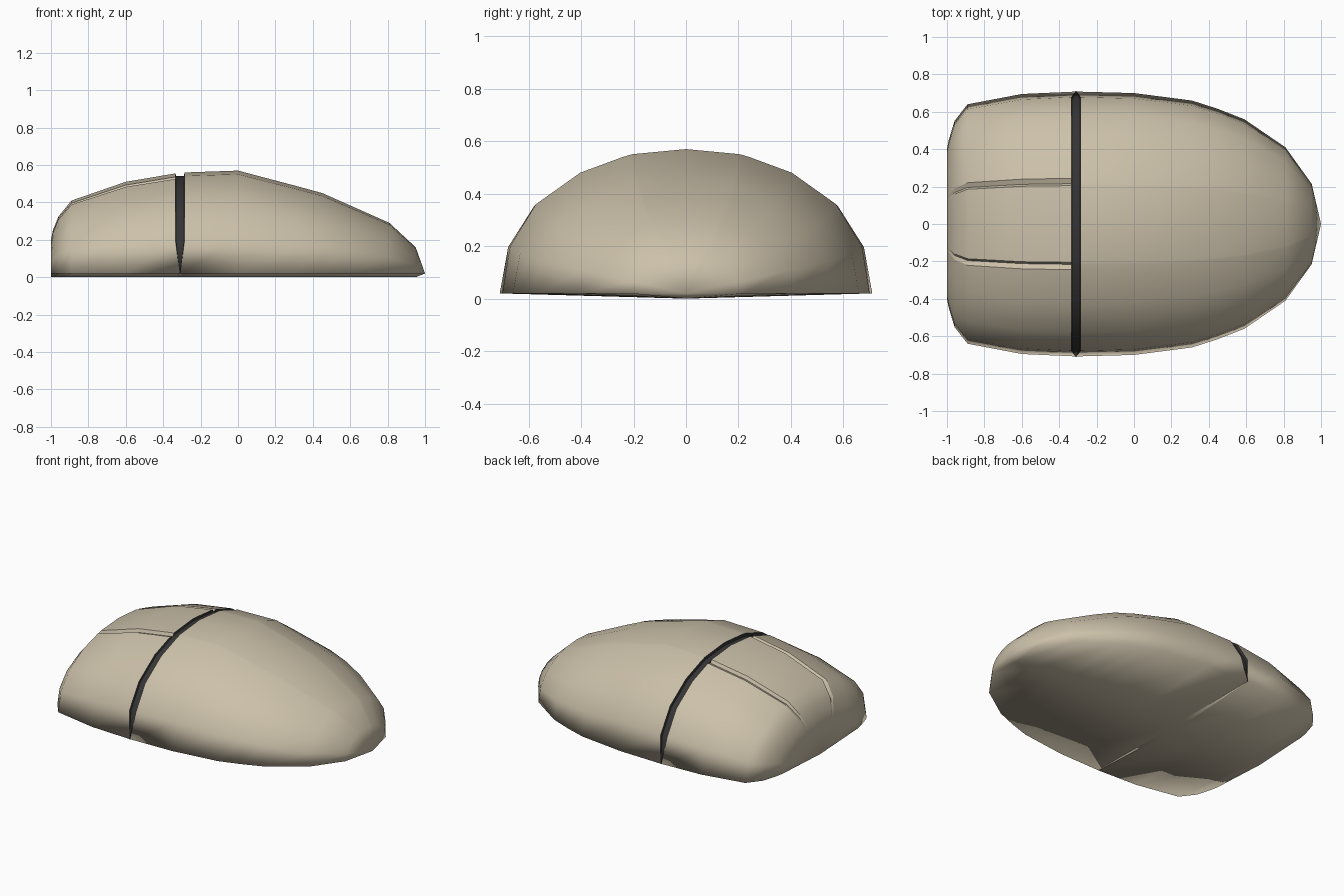
import bpy, bmesh
from mathutils import Vector

if "Cube" in bpy.data.objects:
    bpy.data.objects.remove(bpy.data.objects["Cube"])


def material(name, rgb):
    m = bpy.data.materials.new(name)
    m.diffuse_color = (*rgb, 1)
    m.use_nodes = True
    m.node_tree.nodes["Principled BSDF"].inputs["Base Color"].default_value = m.diffuse_color
    return m


beige = material("warm beige plastic", (0.60, 0.53, 0.40))
dark = material("dark seam", (0.035, 0.035, 0.037))

# Stations along the body: x, half width, top height, button groove depth
stations = [
    (-1.0, 0.40, 0.20, 0), (-0.99, 0.45, 0.25, 0.004), (-0.96, 0.55, 0.325, 0.014),
    (-0.89, 0.64, 0.41, 0.018), (-0.6, 0.695, 0.51, 0.018), (-0.334, 0.708, 0.555, 0.018),
    "seam",
    (-0.286, 0.708, 0.56, 0), (0, 0.70, 0.57, 0), (0.31, 0.66, 0.488, 0),
    (0.45, 0.615, 0.45, 0), (0.59, 0.56, 0.388, 0), (0.81, 0.41, 0.29, 0),
    (0.95, 0.215, 0.16, 0),
]

# Half cross-section from crown to rim: width fraction, height fraction
half = [(0, 1), (0.29, 0.965), (0.305, 0.96), (0.345, 0.945), (0.577, 0.836),
        (0.817, 0.618), (0.958, 0.327), (1, 0)]
SEAM_X = -0.31
RIM = len(half) - 1
index = list(range(-RIM, RIM + 1))


def section(x, w, h, groove, sink=0.0, taper=False):
    """One closed ring: rim, over the crown, to the other rim, then the base centre."""
    pts = []
    for i in index:
        fy, fz = half[abs(i)]
        s = 1 if i > 0 else -1
        y, z = s * fy * w, 0.02 + fz * (h - 0.02)
        if abs(i) == 2:
            z -= groove
        px = x
        if sink and abs(i) < RIM:
            n = Vector((0, y / w ** 2, z / h ** 2)).normalized() * sink
            y, z = y - n.y, z - n.z
        if taper and abs(i) == RIM:
            px = SEAM_X + (x - SEAM_X) * 0.08
        pts.append(Vector((px, y, z)))
    pts.append(Vector((x, 0, 0.0)))
    return pts


bm = bmesh.new()
rings, seam_rings = [], []
for st in stations:
    if st == "seam":
        seam_rings = [len(rings), len(rings) + 1]
        for x in (-0.331, -0.289):
            rings.append(section(x, 0.71, 0.558, 0, 0.016, True))
    else:
        rings.append(section(*st, 0.0, abs(st[0] - SEAM_X) < 0.03))
rings = [[bm.verts.new(p) for p in r] for r in rings]

# Skin between neighbouring rings; the sunken seam is dark
groove_edges = []
n = len(rings[0])
for k, (a, b) in enumerate(zip(rings, rings[1:])):
    for j in range(n):
        j2 = (j + 1) % n
        f = bm.faces.new((a[j], a[j2], b[j2], b[j]))
        f.smooth = True
        if j < n - 2 and seam_rings[0] - 1 <= k <= seam_rings[1]:
            f.material_index = 1
    if k < seam_rings[0] - 1:
        for j, i in enumerate(index):
            if abs(i) in (1, 2, 3):
                groove_edges.append(bm.edges.get((a[j], b[j])))
    if seam_rings[0] - 1 <= k <= seam_rings[1] + 1:
        for j in range(n - 2):
            groove_edges.append(bm.edges.get((a[j], a[j + 1])))

# Flat front end and pointed palm end
bm.faces.new(rings[0]).smooth = True
tip = bm.verts.new((1, 0, 0.02))
for j in range(n):
    bm.faces.new((rings[-1][j], rings[-1][(j + 1) % n], tip)).smooth = True

# Crisp edges along the button grooves and the seam
for e in groove_edges:
    e.smooth = False
bmesh.ops.recalc_face_normals(bm, faces=bm.faces[:])

mesh = bpy.data.meshes.new("mouse_body")
bm.to_mesh(mesh)
bm.free()
mesh.materials.append(beige)
mesh.materials.append(dark)
body = bpy.data.objects.new("mouse_body", mesh)
bpy.context.collection.objects.link(body)
